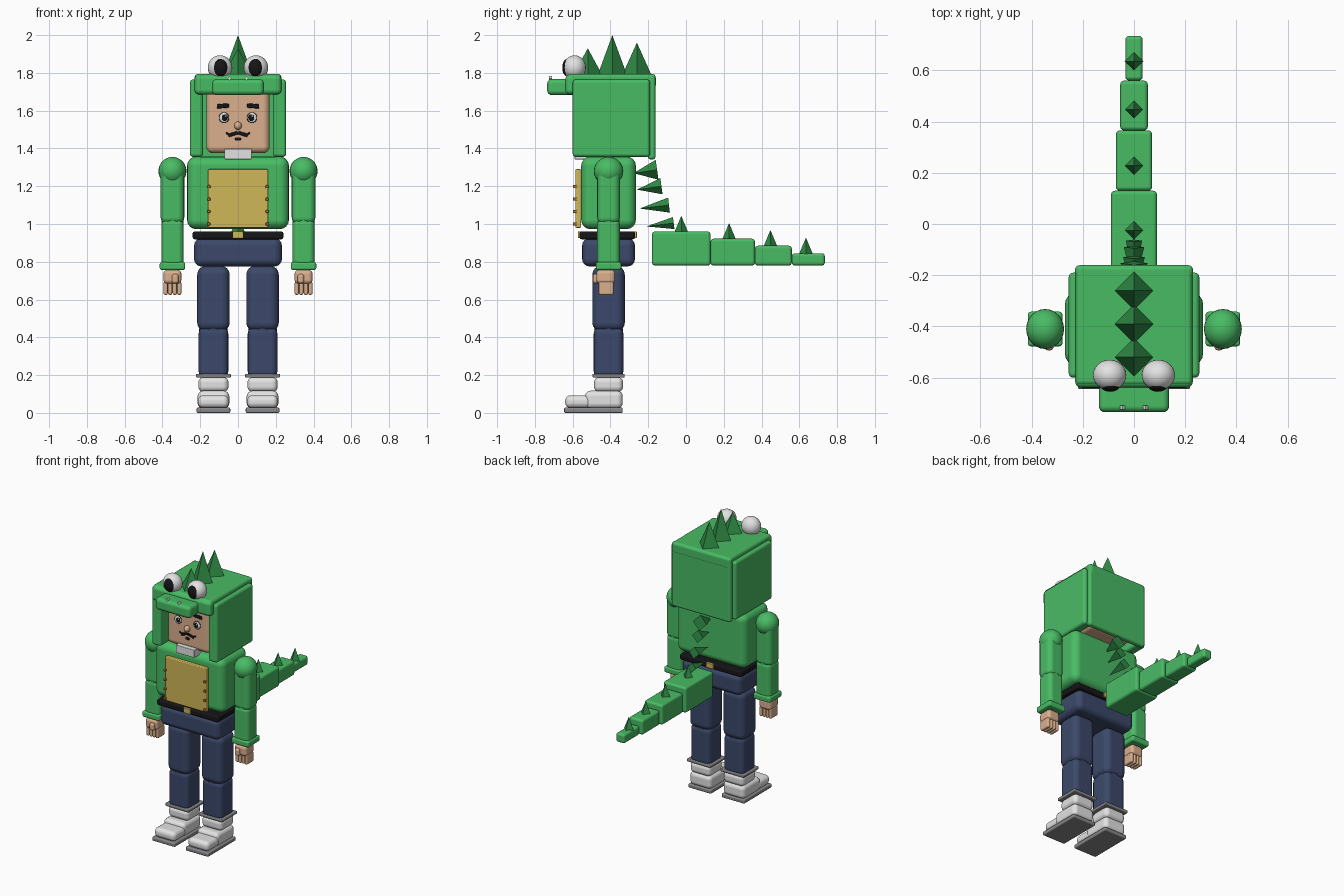
import bpy
import bmesh
import math
from mathutils import Matrix, Vector

default_cube = bpy.data.objects.get("Cube")
if default_cube:
    bpy.data.objects.remove(default_cube, do_unlink=True)


def colour(name, red, green, blue):
    """Create a flat material from display values."""
    linear = [(channel / 255) ** 2.2 for channel in (red, green, blue)] + [1]
    material = bpy.data.materials.new(name)
    material.use_nodes = True
    material.diffuse_color = linear
    shader = material.node_tree.nodes["Principled BSDF"]
    shader.inputs["Base Color"].default_value = linear
    shader.inputs["Roughness"].default_value = 0.8
    return material


GREEN = colour("costume green", 74, 186, 100)
SPIKE = colour("spike green", 50, 136, 70)
NAVY = colour("trouser navy", 62, 74, 106)
SKIN = colour("skin", 218, 174, 140)
GOLD = colour("belly gold", 207, 182, 88)
BLACK = colour("black", 28, 28, 30)
WHITE = colour("white", 226, 226, 226)
GREY = colour("sole grey", 135, 135, 138)
ORANGE = colour("stitch orange", 205, 125, 55)


def finish(name, mesh, material, location, smooth):
    data = bpy.data.meshes.new(name)
    mesh.normal_update()
    mesh.to_mesh(data)
    mesh.free()
    data.materials.append(material)
    part = bpy.data.objects.new(name, data)
    part.location = location
    bpy.context.collection.objects.link(part)
    if smooth:
        data.shade_smooth()
    return part


def box(name, material, centre, size, bevel=0.0, tilt=0.0):
    """Box with rounded edges; tilt turns it about the depth axis."""
    mesh = bmesh.new()
    bmesh.ops.create_cube(mesh, size=1)
    bmesh.ops.scale(mesh, vec=size, verts=mesh.verts)
    part = finish(name, mesh, material, centre, bevel > 0)
    part.rotation_euler.y = tilt
    if bevel:
        rounding = part.modifiers.new("rounding", "BEVEL")
        rounding.width = bevel
        rounding.segments = 4
        rounding.harden_normals = True
    return part


def ball(name, material, centre, radii):
    mesh = bmesh.new()
    bmesh.ops.create_uvsphere(mesh, u_segments=24, v_segments=16, radius=1)
    bmesh.ops.scale(mesh, vec=radii, verts=mesh.verts)
    return finish(name, mesh, material, centre, True)


def spike(name, base, tip, radius):
    """Four-sided pyramid from base centre to tip, corners on the axes."""
    start, end = Vector(base), Vector(tip)
    axis = end - start
    turn = Vector((0, 0, 1)).rotation_difference(axis).to_matrix().to_4x4()
    mesh = bmesh.new()
    bmesh.ops.create_cone(mesh, cap_ends=True, segments=4, radius1=radius,
                          radius2=0, depth=axis.length)
    bmesh.ops.transform(mesh, matrix=turn, verts=mesh.verts)
    return finish(name, mesh, SPIKE, (start + end) / 2, False)


BODY_Y = -0.41
SIDES = (("left", 1), ("right", -1))

# Torso, belt and hips
box("torso", GREEN, (0, BODY_Y, 1.165), (0.54, 0.29, 0.385), 0.05)
box("belly_panel", GOLD, (0, -0.57, 1.135), (0.32, 0.03, 0.31), 0.006)
box("belt", BLACK, (0, -0.417, 0.94), (0.48, 0.295, 0.042), 0.012)
for label, depth in (("front", -0.565), ("back", -0.268)):
    box(label + "_buckle", GOLD, (0, depth, 0.943), (0.055, 0.015, 0.036), 0.004)
box("hips", NAVY, (0, BODY_Y, 0.85), (0.465, 0.28, 0.15), 0.04)

# Head and face
box("head", SKIN, (0, -0.39, 1.545), (0.335, 0.34, 0.34), 0.035)
box("collar", WHITE, (0, -0.535, 1.37), (0.145, 0.11, 0.055), 0.004)
ball("nose", SKIN, (0, -0.565, 1.52), (0.02, 0.025, 0.022))
box("chin_tuft", BLACK, (0, -0.562, 1.45), (0.03, 0.009, 0.016), 0.003)

# Hood, brim and snout
box("hood_top", GREEN, (0, -0.395, 1.755), (0.455, 0.47, 0.08), 0.02)
box("hood_back", GREEN, (0, -0.182, 1.567), (0.46, 0.04, 0.45), 0.015)
box("hood_brim", GREEN, (0, -0.607, 1.738), (0.46, 0.065, 0.105), 0.025)
box("snout", GREEN, (0, -0.66, 1.725), (0.275, 0.15, 0.085), 0.025)

for label, side in SIDES:
    # Hood sides, bulging eyes and nostrils
    box(label + "_hood_side", GREEN, (side * 0.22, -0.395, 1.56),
        (0.07, 0.41, 0.41), 0.018)
    ball(label + "_hood_eye", WHITE, (side * 0.095, -0.59, 1.828),
         (0.065, 0.06, 0.065))
    ball(label + "_hood_pupil", BLACK, (side * 0.093, -0.63, 1.828),
         (0.039, 0.025, 0.046))
    box(label + "_nostril", WHITE, (side * 0.045, -0.717, 1.772),
        (0.016, 0.016, 0.014), tilt=math.pi / 4)

    # Face features
    box(label + "_eyebrow", BLACK, (side * 0.08, -0.562, 1.625),
        (0.064, 0.009, 0.023), 0.004, side * 0.08)
    ball(label + "_eye_rim", BLACK, (side * 0.074, -0.559, 1.563),
         (0.028, 0.006, 0.029))
    ball(label + "_eye_white", WHITE, (side * 0.074, -0.562, 1.563),
         (0.024, 0.006, 0.025))
    ball(label + "_eye_pupil", BLACK, (side * 0.07, -0.566, 1.563),
         (0.016, 0.005, 0.018))
    ball(label + "_eye_glint", WHITE, (side * 0.07 + 0.006, -0.57, 1.571),
         (0.005, 0.003, 0.005))
    box(label + "_moustache", BLACK, (side * 0.026, -0.562, 1.476),
        (0.052, 0.009, 0.018), 0.004, side * 0.3)
    box(label + "_moustache_tip", BLACK, (side * 0.054, -0.562, 1.477),
        (0.022, 0.009, 0.01), 0.003, side * -0.6)

    # Arm with shoulder cap and cuff
    arm_x = side * 0.347
    ball(label + "_shoulder", GREEN, (arm_x, BODY_Y, 1.28), (0.074, 0.078, 0.075))
    box(label + "_upper_arm", GREEN, (arm_x, BODY_Y, 1.15), (0.125, 0.12, 0.3), 0.035)
    ball(label + "_elbow", GREEN, (arm_x, BODY_Y, 1.01), (0.058, 0.058, 0.05))
    box(label + "_forearm", GREEN, (arm_x, BODY_Y, 0.9), (0.118, 0.12, 0.25), 0.03)
    box(label + "_cuff", GREEN, (arm_x, BODY_Y, 0.777), (0.135, 0.135, 0.042), 0.012)

    # Hand with four curled fingers and a thumb
    box(label + "_palm", SKIN, (arm_x, -0.425, 0.72), (0.095, 0.1, 0.075), 0.022)
    for finger in range(4):
        offset = (finger - 1.5) * 0.024
        box(f"{label}_finger_{finger}", SKIN, (arm_x + offset, -0.423, 0.66),
            (0.022, 0.078, 0.07), 0.009)
    box(label + "_finger_gaps", BLACK, (arm_x, -0.423, 0.66), (0.075, 0.06, 0.05))
    box(label + "_thumb", SKIN, (arm_x - side * 0.015, -0.466, 0.71),
        (0.035, 0.055, 0.05), 0.014)

    # Leg
    leg_x = side * 0.13
    box(label + "_thigh", NAVY, (leg_x, BODY_Y, 0.605), (0.172, 0.172, 0.345), 0.045)
    ball(label + "_knee", NAVY, (leg_x, BODY_Y, 0.44), (0.076, 0.076, 0.06))
    box(label + "_shin", NAVY, (leg_x, BODY_Y, 0.32), (0.157, 0.157, 0.27), 0.035)

    # Shoe
    box(label + "_shoe_rim", GREY, (leg_x, BODY_Y, 0.197), (0.185, 0.17, 0.02), 0.006)
    box(label + "_ankle", WHITE, (leg_x, BODY_Y, 0.15), (0.16, 0.155, 0.08), 0.03)
    box(label + "_shoe", WHITE, (leg_x, -0.435, 0.07), (0.168, 0.2, 0.095), 0.03)
    box(label + "_toe", WHITE, (leg_x, -0.57, 0.059), (0.165, 0.14, 0.068), 0.03)
    box(label + "_sole", GREY, (leg_x, -0.49, 0.014), (0.178, 0.31, 0.028), 0.008)

    # Stitches down the edge of the belly panel
    for row in range(4):
        box(f"{label}_stitch_{row}", ORANGE,
            (side * 0.155, -0.589, 1.0 + row * 0.066), (0.018, 0.02, 0.016), 0.004)

# Spikes on the hood, front to back
for number, (depth, height) in enumerate(((-0.52, 1.93), (-0.39, 2), (-0.26, 1.96))):
    spike(f"hood_spike_{number}", (0, depth, 1.785), (0, depth, height), 0.079)

# Inward-pointing spikes down the back
BACK_SPIKES = ((-0.153, 1.287, 0.125, 0.053), (-0.13, 1.2, 0.13, 0.043),
               (-0.09, 1.1, 0.155, 0.04), (-0.065, 1.005, 0.145, 0.032))
for number, (depth, height, length, radius) in enumerate(BACK_SPIKES):
    spike(f"back_spike_{number}", (0, depth, height),
          (0, depth - length, height - 0.018), radius)

# Tail segments, each with its own spike
TAIL = ((-0.18, 0.13, 0.18, 0.96, -0.025), (0.13, 0.365, 0.142, 0.922, 0.228),
        (0.365, 0.56, 0.108, 0.885, 0.447), (0.56, 0.735, 0.068, 0.845, 0.635))
TAIL_BOTTOM = 0.78
for number, (start, end, width, top, spike_y) in enumerate(TAIL):
    box(f"tail_segment_{number}", GREEN,
        (0, (start + end) / 2, (top + TAIL_BOTTOM) / 2),
        (width, end - start, top - TAIL_BOTTOM), 0.016)
    spike(f"tail_spike_{number}", (0, spike_y, top - 0.005),
          (0, spike_y, top + 0.083), 0.037)
